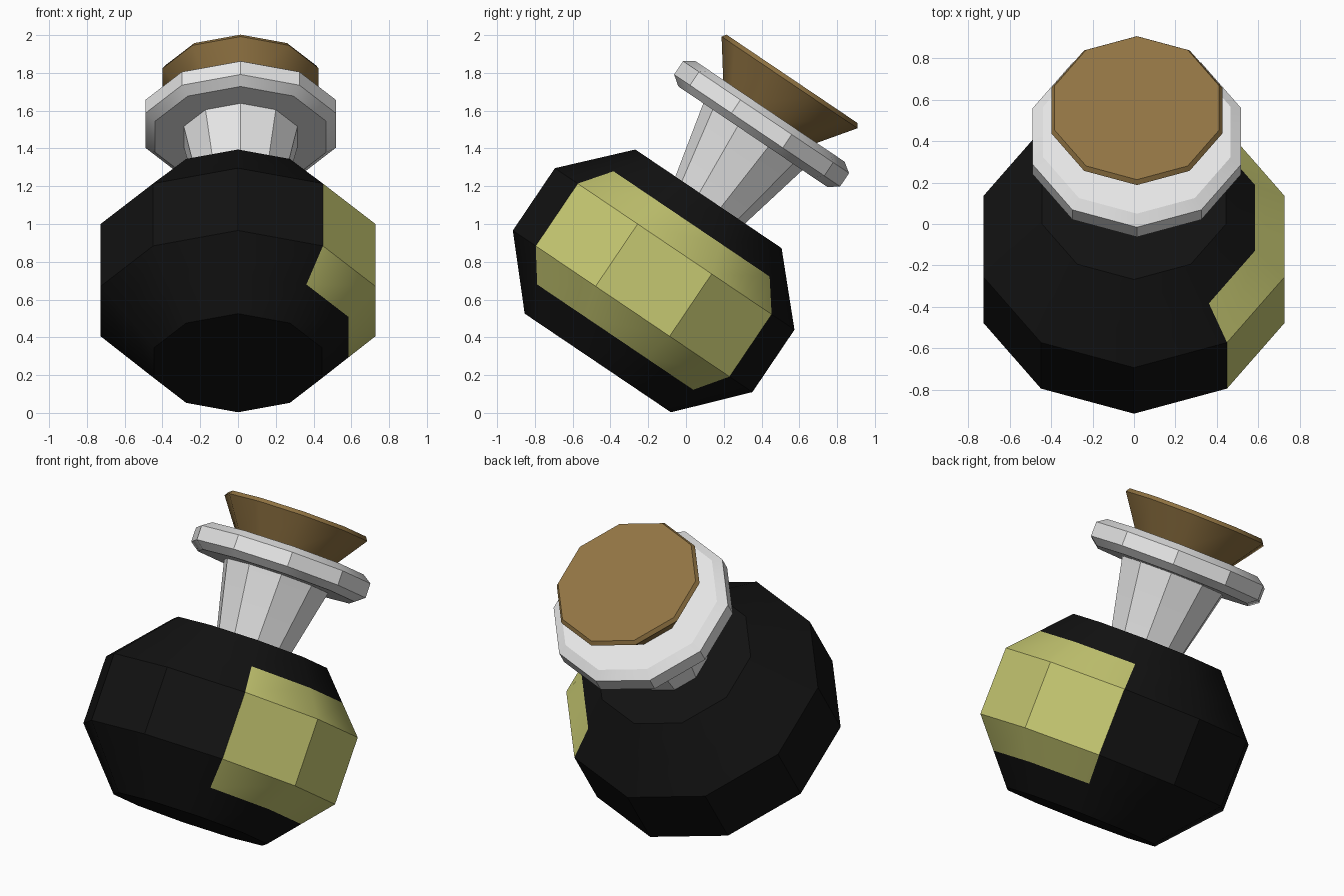
import bpy, bmesh, math
from mathutils import Matrix

if "Cube" in bpy.data.objects:
    bpy.data.objects.remove(bpy.data.objects["Cube"])

SIDES = 10
TILT = Matrix.Rotation(math.radians(-34), 4, 'X')   # whole bottle leans back


def material(name, rgb):
    m = bpy.data.materials.new(name)
    m.diffuse_color = (*rgb, 1)
    m.use_nodes = True
    m.node_tree.nodes["Principled BSDF"].inputs["Base Color"].default_value = m.diffuse_color
    return m


black = material("black glass", (0.006, 0.006, 0.006))
yellow = material("yellow label", (0.56, 0.57, 0.165))
white = material("pale grey", (0.79, 0.79, 0.79))
brown = material("cork brown", (0.285, 0.175, 0.056))


def lathe(name, profile, centre, mats, pick=None):
    """Ten-sided turned part from (radius, height) pairs, closed at both ends."""
    bm = bmesh.new()
    rings = []
    for r, h in profile:
        ring = []
        for i in range(SIDES):
            a = 2 * math.pi * i / SIDES          # 0 = front, runs towards +x
            ring.append(bm.verts.new((centre[0] + r * math.sin(a),
                                      centre[1] - r * math.cos(a), h)))
        rings.append(ring)
    for k in range(len(rings) - 1):
        for i in range(SIDES):
            j = (i + 1) % SIDES
            f = bm.faces.new((rings[k][i], rings[k][j], rings[k + 1][j], rings[k + 1][i]))
            if pick:
                f.material_index = pick(k, i)
    bm.faces.new(rings[0][::-1])
    bm.faces.new(rings[-1])
    bm.transform(TILT)
    bmesh.ops.recalc_face_normals(bm, faces=bm.faces)
    me = bpy.data.meshes.new(name)
    bm.to_mesh(me)
    bm.free()
    for m in mats:
        me.materials.append(m)
    ob = bpy.data.objects.new(name, me)
    bpy.context.collection.objects.link(ob)
    bpy.ops.object.select_all(action='DESELECT')
    ob.select_set(True)
    bpy.context.view_layer.objects.active = ob
    bpy.ops.object.shade_smooth_by_angle(angle=math.radians(30))
    return ob


# Bottle body, with the label on the three right-hand columns
lathe("bottle_body",
      [(0.467, -0.042), (0.616, 0.123), (0.765, 0.288),
       (0.765, 0.686), (0.616, 0.846), (0.467, 1.006)],
      (0, -0.535), [black, yellow],
      lambda k, i: 1 if 1 <= k <= 3 and 1 <= i <= 3 else 0)

TOP = (0.014, -0.524)
# Flared neck
lathe("bottle_neck", [(0.218, 0.98), (0.222, 1.004), (0.32, 1.425)], TOP, [white])
# Bevelled lip
lathe("bottle_lip", [(0.476, 1.41), (0.53, 1.45), (0.53, 1.535), (0.476, 1.572)], TOP, [white])
# Tapered cork
lathe("cork", [(0.29, 1.56), (0.434, 1.757), (0.418, 1.78)], TOP, [brown])
